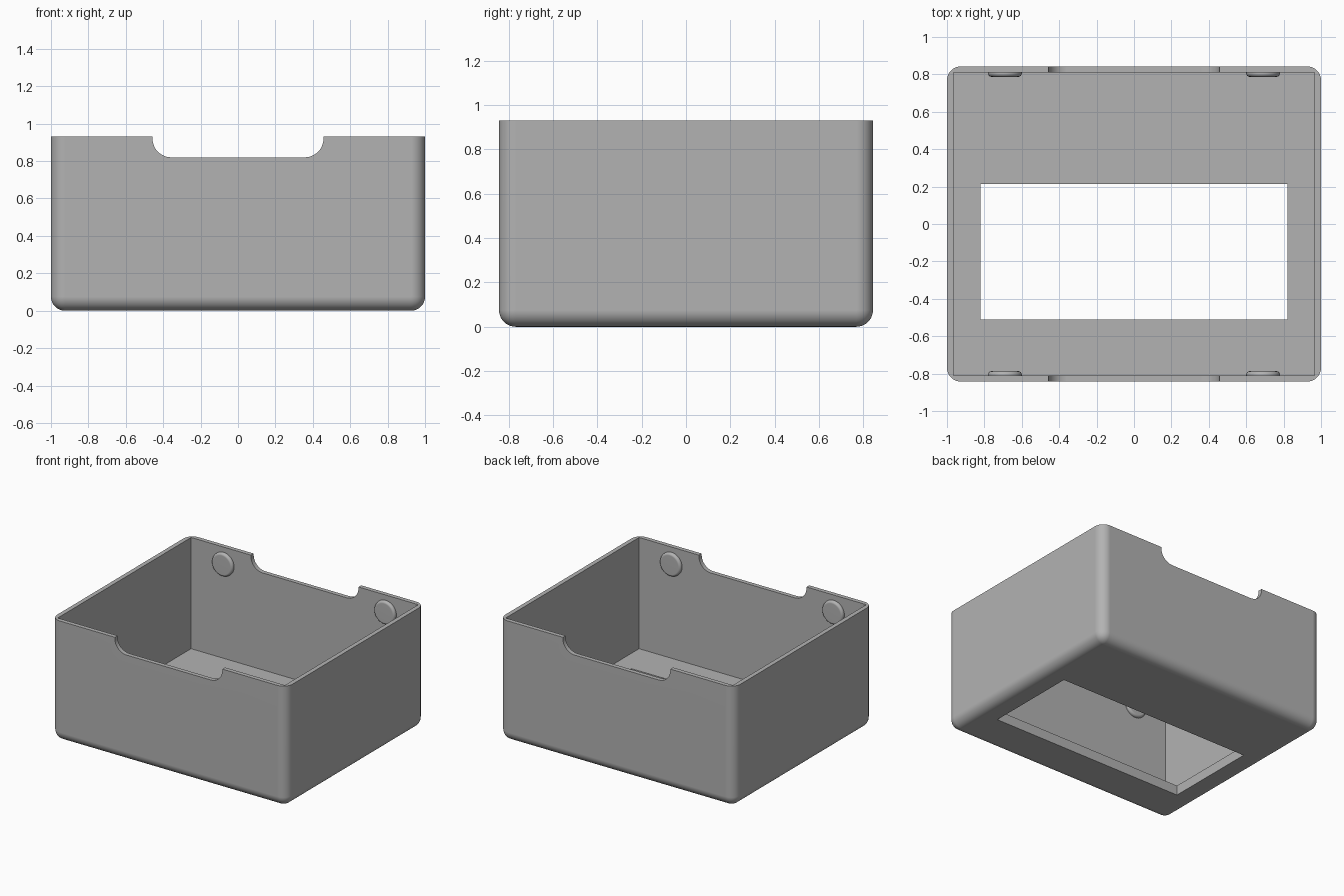
import bpy, bmesh
from math import pi, cos, sin
from mathutils import Matrix, Vector

if "Cube" in bpy.data.objects:
    bpy.data.objects.remove(bpy.data.objects["Cube"], do_unlink=True)

HALF_X, HALF_Y, HEIGHT = 1.0, 0.843, 0.93
INNER_X, INNER_Y, FLOOR = 0.966, 0.81, 0.075
CORNER = 0.075

grey = bpy.data.materials.new("plain grey")
grey.use_nodes = True
colour = (0.45, 0.45, 0.45, 1)
grey.diffuse_color = colour
grey.node_tree.nodes["Principled BSDF"].inputs["Base Color"].default_value = colour


def make_object(name, bm):
    bmesh.ops.recalc_face_normals(bm, faces=bm.faces[:])
    mesh = bpy.data.meshes.new(name)
    bm.to_mesh(mesh)
    bm.free()
    mesh.materials.append(grey)
    obj = bpy.data.objects.new(name, mesh)
    bpy.context.collection.objects.link(obj)
    return obj


def box(x0, x1, y0, y1, z0, z1):
    bm = bmesh.new()
    bmesh.ops.create_cube(bm, size=1)
    bmesh.ops.scale(bm, vec=(x1 - x0, y1 - y0, z1 - z0), verts=bm.verts)
    bmesh.ops.translate(bm, vec=((x0 + x1) / 2, (y0 + y1) / 2, (z0 + z1) / 2), verts=bm.verts)
    return bm


def round_edges(bm, radius, segments, rule):
    edges = [e for e in bm.edges if rule(*(v.co for v in e.verts))]
    bmesh.ops.bevel(bm, geom=edges, offset=radius, segments=segments,
                    profile=0.5, affect='EDGES', clamp_overlap=True)


def select_only(obj):
    bpy.ops.object.select_all(action='DESELECT')
    obj.select_set(True)
    bpy.context.view_layer.objects.active = obj


def cut(target, cutter):
    cutter.hide_render = True
    mod = target.modifiers.new("cut", 'BOOLEAN')
    mod.operation, mod.solver, mod.object = 'DIFFERENCE', 'EXACT', cutter
    select_only(target)
    bpy.ops.object.modifier_apply(modifier=mod.name)
    bpy.data.objects.remove(cutter, do_unlink=True)


def smooth(obj):
    select_only(obj)
    bpy.ops.object.shade_smooth_by_angle(angle=pi / 6)
    mod = obj.modifiers.new("flat panels", 'WEIGHTED_NORMAL')
    mod.keep_sharp = True


# Outer shell: rounded uprights and underside, sharp rim
bm = box(-HALF_X, HALF_X, -HALF_Y, HALF_Y, 0, HEIGHT)
round_edges(bm, CORNER, 10, lambda a, b: min(a.z, b.z) < 0.01)
case = make_object("case_shell", bm)

# Square-cornered cavity
cut(case, make_object("cavity_cutter", box(-INNER_X, INNER_X, -INNER_Y, INNER_Y, FLOOR, 1.3)))

# Window through the floor
cut(case, make_object("window_cutter", box(-0.82, 0.82, -0.51, 0.215, -0.2, 0.3)))

# Round-bottomed notch through the front and back rims
bm = box(-0.457, 0.457, -1.2, 1.2, 0.82, 1.3)
round_edges(bm, 0.1, 12, lambda a, b: max(a.z, b.z) < 0.9 and abs(a.y - b.y) > 1)
cut(case, make_object("notch_cutter", bm))
smooth(case)


# Round snap bumps on the inside of the front and back walls
def snap_bump(name, x, side):
    radius, fillet, height = 0.09, 0.018, 0.023
    rim = [(radius - fillet + fillet * cos(t), height - fillet + fillet * sin(t))
           for t in (i * pi / 12 for i in range(7))]
    profile = [(0, -0.01), (radius, -0.01)] + rim + [(0, height)]
    bm = bmesh.new()
    verts = [bm.verts.new((r, 0, h)) for r, h in profile]
    edges = [bm.edges.new(pair) for pair in zip(verts, verts[1:])]
    bmesh.ops.spin(bm, geom=verts + edges, cent=(0, 0, 0), axis=(0, 0, 1),
                   angle=2 * pi, steps=40)
    bmesh.ops.remove_doubles(bm, verts=bm.verts[:], dist=0.0001)
    turn = Matrix.Rotation(side * pi / 2, 4, 'X')
    place = Matrix.Translation(Vector((x, side * INNER_Y, 0.8)))
    bmesh.ops.transform(bm, matrix=place @ turn, verts=bm.verts)
    smooth(make_object(name, bm))


for side, end in ((-1, "front"), (1, "back")):
    for x, hand in ((-0.69, "right"), (0.69, "left")):
        snap_bump(f"{end}_{hand}_snap_bump", x, side)
